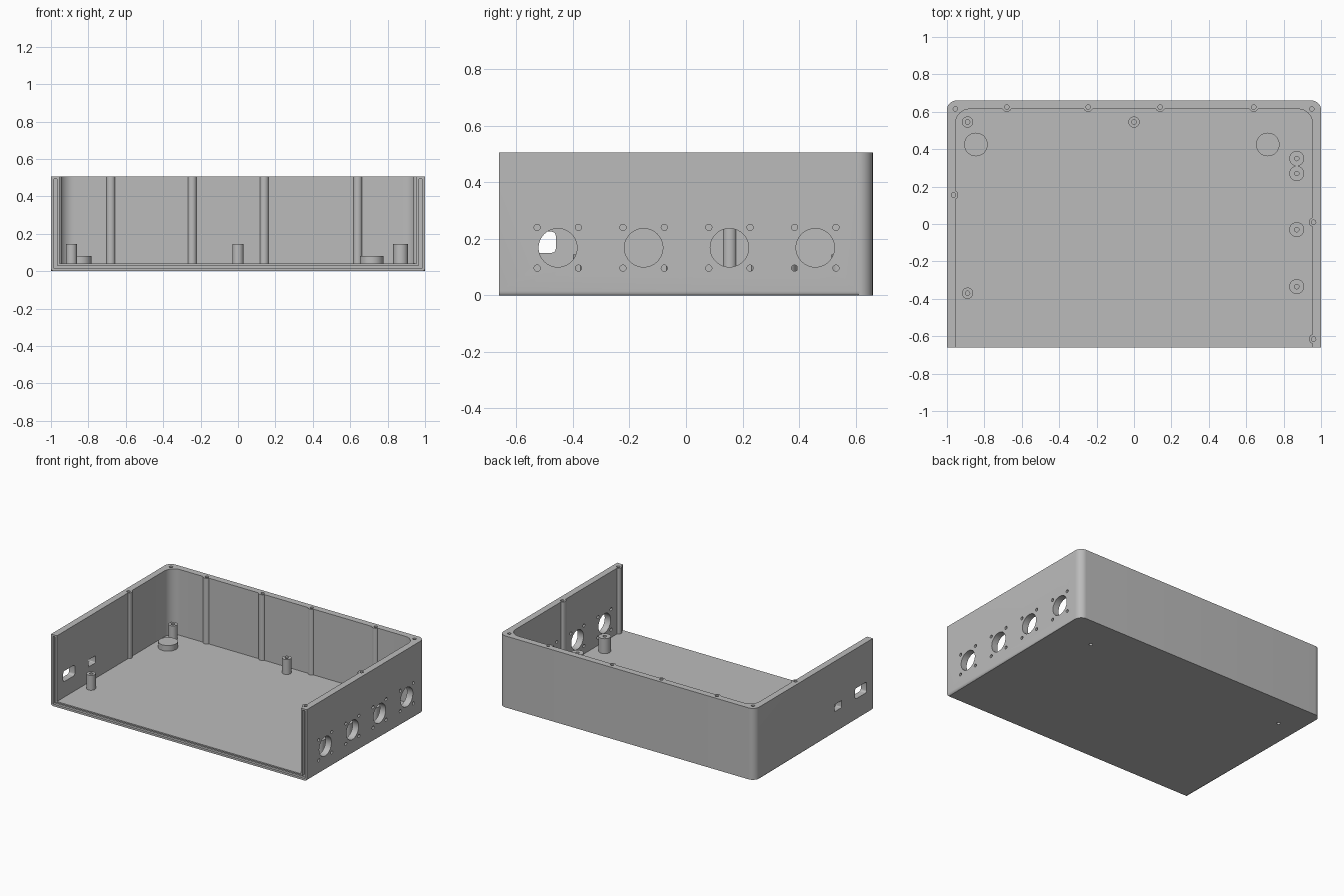
import bpy, bmesh, math

if "Cube" in bpy.data.objects:
    bpy.data.objects.remove(bpy.data.objects["Cube"])

H, W, D = 0.505, 1.0, 0.66          # height, half width, half depth
WALL, FLOOR = 0.046, 0.04

grey = bpy.data.materials.new("plastic grey")
grey.diffuse_color = (0.5, 0.5, 0.5, 1)
grey.use_nodes = True
grey.node_tree.nodes["Principled BSDF"].inputs["Base Color"].default_value = grey.diffuse_color


def make(name, bm):
    bmesh.ops.recalc_face_normals(bm, faces=bm.faces)
    me = bpy.data.meshes.new(name)
    bm.to_mesh(me)
    bm.free()
    me.materials.append(grey)
    ob = bpy.data.objects.new(name, me)
    bpy.context.collection.objects.link(ob)
    return ob


def prism(name, pts, z0, z1, round_bottom=0):
    """Extrude an outline upwards, optionally rounding the bottom rim except at the front."""
    bm = bmesh.new()
    low = [bm.verts.new((x, y, z0)) for x, y in pts]
    top = [bm.verts.new((x, y, z1)) for x, y in pts]
    base = bm.faces.new(low[::-1])
    bm.faces.new(top)
    n = len(pts)
    for i in range(n):
        j = (i + 1) % n
        bm.faces.new((low[i], low[j], top[j], top[i]))
    if round_bottom:
        rim = [e for e in base.edges if not all(v.co.y < -D + 0.001 for v in e.verts)]
        bmesh.ops.bevel(bm, geom=rim, offset=round_bottom, segments=4, profile=0.5, affect='EDGES')
    return make(name, bm)


def tray_outline(hx, y0, y1, r):
    """Rectangle with the two back corners rounded."""
    pts = [(-hx, y0), (hx, y0)]
    for cx, start in ((hx - r, 0), (-hx + r, 90)):
        for k in range(13):
            a = math.radians(start + 90 * k / 12)
            pts.append((cx + r * math.cos(a), y1 - r + r * math.sin(a)))
    return pts


def circle(x, y, r, n=32):
    return [(x + r * math.cos(2 * math.pi * k / n), y + r * math.sin(2 * math.pi * k / n)) for k in range(n)]


def side_cut(pts, x0, x1):
    """Cutter through a side wall from a (y, z) outline."""
    ob = prism("side_cutter", pts, x0, x1)
    for v in ob.data.vertices:
        v.co = (v.co.z, v.co.x, v.co.y)
    return ob


def box(x0, x1, y0, y1, z0, z1):
    return prism("box_cutter", [(x0, y0), (x1, y0), (x1, y1), (x0, y1)], z0, z1)


def boolean(target, tools, op='DIFFERENCE'):
    bpy.context.view_layer.objects.active = target
    for t in tools:
        m = target.modifiers.new("cut", 'BOOLEAN')
        m.operation, m.solver, m.object = op, 'EXACT', t
        bpy.ops.object.modifier_apply(modifier=m.name)
        bpy.data.objects.remove(t)


def lathe(name, x, y, prof, n=32):
    bm = bmesh.new()
    vs = [bm.verts.new((r, 0, z)) for r, z in prof]
    es = [bm.edges.new((a, b)) for a, b in zip(vs, vs[1:])]
    bmesh.ops.spin(bm, geom=vs + es, cent=(0, 0, 0), axis=(0, 0, 1), angle=2 * math.pi, steps=n)
    bmesh.ops.remove_doubles(bm, verts=bm.verts, dist=1e-5)
    ob = make(name, bm)
    ob.location = (x, y, 0)
    return ob


# Shell, with the cavity notched so the screw columns stay standing on the walls
shell = prism("enclosure_shell", tray_outline(W, -D, D, 0.05), 0, H, 0.015)
cavity = prism("cavity_cutter", tray_outline(W - WALL, -D - 0.1, D - WALL, 0.075), FLOOR, H + 0.1)
columns = [(-0.68, 0.625), (-0.245, 0.625), (0.14, 0.625), (0.64, 0.625),
           (-0.965, 0.155), (0.96, 0.01), (0.96, -0.615)]
boolean(cavity, [prism("column_cutter", circle(x, y, 0.025), 0, H + 0.2) for x, y in columns])
boolean(shell, [cavity])

# U-shaped groove for the front panel
groove = box(-0.985, 0.985, -D - 0.1, -D + 0.018, 0.015, H - 0.012)
boolean(groove, [box(-0.968, 0.968, -D - 0.2, -D + 0.1, 0.031, H + 0.1)])
boolean(shell, [groove])

# Screw holes in the top rim and in the underside
rim_holes = columns + [(-0.955, 0.615), (0.95, 0.615)]
feet = [(-0.845, 0.425), (0.715, 0.425)]
boolean(shell, [prism("screw_cutter", circle(x, y, 0.012, 16), H - 0.15, H + 0.1) for x, y in rim_holes])
boolean(shell, [prism("foot_cutter", circle(x, y, 0.012, 16), -0.1, 0.06) for x, y in feet])

# Round sockets with four screw holes each in the right wall
for i in range(4):
    cy, cz = -0.453 + 0.3033 * i, 0.168
    cuts = [side_cut(circle(cy, cz, 0.068, 40), 0.9, 1.1)]
    cuts += [side_cut(circle(cy + a, cz + b, 0.011, 16), 0.9, 1.1)
             for a in (-0.073, 0.073) for b in (-0.072, 0.072)]
    boolean(shell, cuts)


# Two rounded ports in the left wall
def rounded(y0, y1, z0, z1, r):
    pts = []
    for cy, cz, s in ((y1 - r, z1 - r, 0), (y0 + r, z1 - r, 90), (y0 + r, z0 + r, 180), (y1 - r, z0 + r, 270)):
        for k in range(5):
            a = math.radians(s + 22.5 * k)
            pts.append((cy + r * math.cos(a), cz + r * math.sin(a)))
    return pts


boolean(shell, [side_cut(rounded(-0.59, -0.46, 0.15, 0.225, 0.015), -1.1, -0.9),
                side_cut(rounded(-0.31, -0.23, 0.15, 0.2, 0.006), -1.1, -0.9)])

# Standoff posts with blind screw holes
posts = [(-0.89, -0.37, 0.03), (-0.89, 0.545, 0.03), (0, 0.545, 0.03)]
posts += [(0.87, y, 0.04) for y in (0.35, 0.27, -0.03, -0.335)]
for x, y, r in posts:
    lathe("standoff_post", x, y, [(0, 0.03), (r, 0.03), (r, 0.145), (0.012, 0.145), (0.012, 0.06), (0, 0.06)])

# Low round pads above the underside screw holes
for x, y in feet:
    lathe("floor_pad", x, y, [(0, 0.06), (0.012, 0.06), (0.012, 0.025), (0.063, 0.025), (0.063, 0.08), (0, 0.08)])

bpy.ops.object.select_all(action='DESELECT')
for ob in bpy.context.scene.objects:
    ob.select_set(True)
bpy.context.view_layer.objects.active = shell
bpy.ops.object.shade_smooth_by_angle(angle=math.radians(30))
